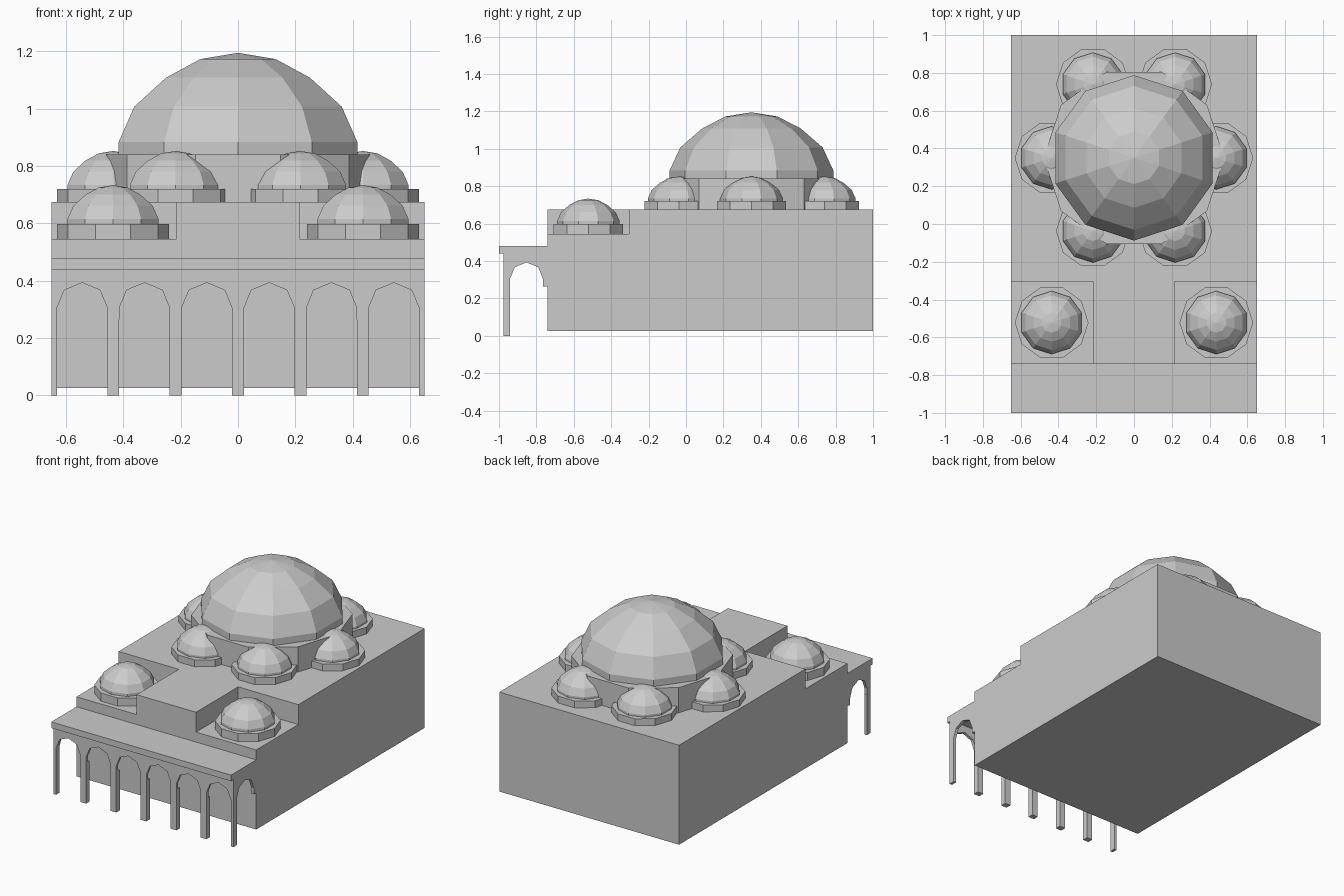
import bpy, bmesh
from math import pi, cos, sin

if "Cube" in bpy.data.objects:
    bpy.data.objects.remove(bpy.data.objects["Cube"])


def make(name, bm):
    bmesh.ops.recalc_face_normals(bm, faces=bm.faces)
    me = bpy.data.meshes.new(name)
    bm.to_mesh(me)
    bm.free()
    ob = bpy.data.objects.new(name, me)
    bpy.context.collection.objects.link(ob)
    return ob


def box(name, x0, x1, y0, y1, z0, z1):
    bm = bmesh.new()
    bmesh.ops.create_cube(bm, size=1)
    for v in bm.verts:
        v.co = ((x0 + x1) / 2 + v.co.x * (x1 - x0),
                (y0 + y1) / 2 + v.co.y * (y1 - y0),
                (z0 + z1) / 2 + v.co.z * (z1 - z0))
    return make(name, bm)


def lathe(name, cx, cy, profile, turn=0.0, n=10):
    """Closed faceted solid from (radius, height) points."""
    bm = bmesh.new()
    rings = []
    for r, z in profile:
        if r == 0:
            rings.append([bm.verts.new((cx, cy, z))] * n)
        else:
            rings.append([bm.verts.new((cx + r * cos(turn + 2 * pi * i / n),
                                        cy + r * sin(turn + 2 * pi * i / n), z)) for i in range(n)])
    bm.faces.new(rings[0])
    for (a, b) in zip(rings, rings[1:]):
        for i in range(n):
            j = (i + 1) % n
            quad = [a[i], a[j], b[j], b[i]]
            bm.faces.new(list(dict.fromkeys(quad)))
    if profile[-1][0] > 0:
        bm.faces.new(rings[-1])
    return make(name, bm)


def arch_wall(name, start, end, centres, place, thickness):
    """Wall whose lower edge is cut by arches; place maps (u, z, depth) to xyz."""
    pts = [(end, 0.44), (start, 0.44), (start, 0.265)]
    for c in centres:
        pts.append((c - HALF, 0.265))
        for k in range(5):
            a = pi - k * pi / 4
            pts.append((c + HALF * cos(a), 0.305 + HALF * sin(a)))
        pts.append((c + HALF, 0.265))
    pts.append((end, 0.265))
    bm = bmesh.new()
    face = bm.faces.new([bm.verts.new(place(u, z, 0)) for u, z in pts])
    ext = bmesh.ops.extrude_face_region(bm, geom=[face], use_keep_orig=True)
    shift = [b - a for a, b in zip(place(0, 0, 0), place(0, 0, thickness))]
    bmesh.ops.translate(bm, vec=shift, verts=[g for g in ext["geom"] if isinstance(g, bmesh.types.BMVert)])
    return make(name, bm)


# Main hall with two lowered front corners
hall = box("hall", -0.65, 0.65, -0.74, 1.0, 0.025, 0.675)
for s in (-1, 1):
    xs = sorted((s * 0.215, s * 0.8))
    cutter = box("corner_cutter", *xs, -0.9, -0.305, 0.545, 0.8)
    cutter.hide_render = True
    cutter.hide_set(True)
    mod = hall.modifiers.new("corner", 'BOOLEAN')
    mod.operation, mod.solver, mod.object = 'DIFFERENCE', 'EXACT', cutter

# Dome profile: radius and height for a dome of unit radius
DOME = [(0.995, 0), (0.995, 0.1), (0.865, 0.38), (0.6, 0.61), (0.315, 0.757), (0, 0.807)]


def dome(name, x, y, z, r):
    lathe(name, x, y, [(a * r, z + h * r) for a, h in DOME], turn=pi / 2)


# Great dome on its drum
lathe("drum", 0, 0.35, [(0.478, 0.67), (0.478, 0.84)])
dome("great_dome", 0, 0.35, 0.84, 0.44)

# Small domes on flat ten-sided bases
for s in (-1, 1):
    for x, y, z in ((0.218, -0.037, 0.675), (0.436, 0.35, 0.675),
                    (0.218, 0.74, 0.675), (0.436, -0.522, 0.545)):
        lathe("small_dome_base", s * x, y, [(0.195, z), (0.195, z + 0.045 if z > 0.6 else z + 0.053)])
        dome("small_dome", s * x, y, z + (0.042 if z > 0.6 else 0.053), 0.168)

# Portico roof, columns and arches
HALF = 0.088
PITCH = 0.2175
box("portico_roof", -0.65, 0.65, -1.0, -0.74, 0.44, 0.48)
for i in range(-3, 4):
    x0, x1 = max(i * PITCH - 0.0207, -0.65), min(i * PITCH + 0.0207, 0.65)
    box("column", x0, x1, -0.977, -0.94, 0, 0.265)
arch_wall("front_arcade", -0.65, 0.65, [(i + 0.5) * PITCH for i in range(-3, 3)],
          lambda u, z, d: (u, -0.977 + d, z), 0.019)
for s in (-1, 1):
    arch_wall("side_arch", -0.958, -0.74, [-0.853],
              lambda u, z, d: (s * (0.65 - d), u, z), 0.019)
